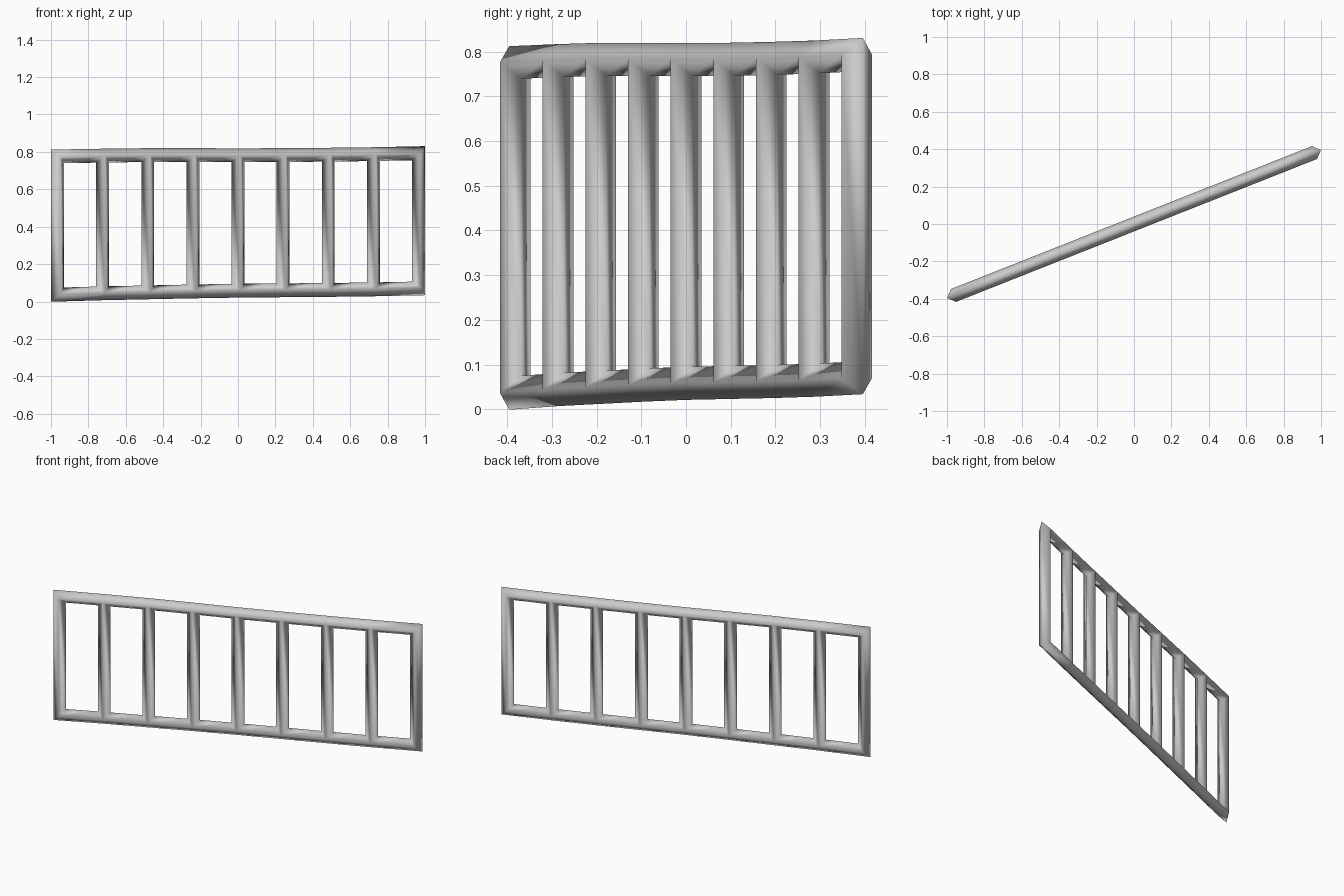
import bpy
import bmesh

cube = bpy.data.objects.get("Cube")
if cube:
    bpy.data.objects.remove(cube, do_unlink=True)

# Plain grey finish
grey = bpy.data.materials.new("grey")
grey.use_nodes = True
colour = (0.6, 0.6, 0.6, 1)
grey.diffuse_color = colour
grey.node_tree.nodes["Principled BSDF"].inputs["Base Color"].default_value = colour

# Centre lines of the slightly uneven rails, one height per upright
thickness = 0.074
half = thickness / 2
end_x, end_y = 0.965, 0.382
low = [0, .007, .012, .017, .021, .023, .025, .028, .033]
high = [.813, .817, .82, .82, .819, .82, .822, .825, .83]

# A strip of panels whose edges become the rails and uprights
bm = bmesh.new()
columns = []
for i, (bottom, top) in enumerate(zip(low, high)):
    t = i / 4 - 1
    columns.append([bm.verts.new((end_x * t, end_y * t, z))
                    for z in (bottom + half, top - half)])
for (a, d), (b, c) in zip(columns, columns[1:]):
    bm.faces.new((a, b, c, d)).smooth = True
bm.normal_update()

mesh = bpy.data.meshes.new("railing_frame")
bm.to_mesh(mesh)
bm.free()
mesh.materials.append(grey)
railing = bpy.data.objects.new("railing_frame", mesh)
bpy.context.collection.objects.link(railing)

# Diamond-section bars with mitred joints
bars = railing.modifiers.new("bars", 'WIREFRAME')
bars.thickness = thickness
bars.offset = 0
bars.use_boundary = True
bars.use_even_offset = True
bars.use_relative_offset = False
bars.use_replace = True
